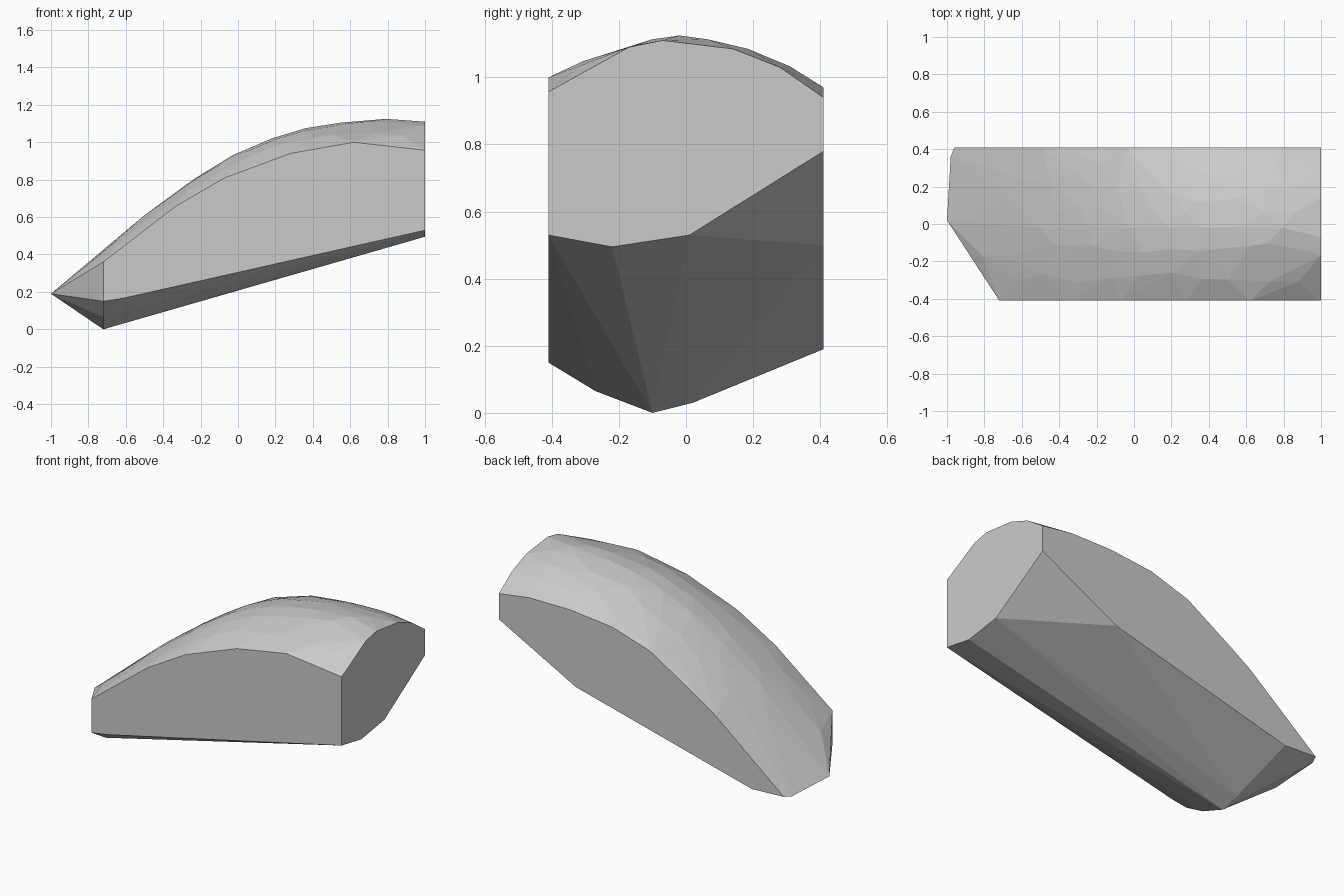
import bpy, bmesh, math, random

if "Cube" in bpy.data.objects:
    bpy.data.objects.remove(bpy.data.objects["Cube"])

random.seed(4)
HALF = 0.41

# Profiles of the dome, (x, z): front edge, ridge and back edge
FRONT = [(-0.95, 0.17), (-0.72, 0.36), (-0.33, 0.66), (-0.07, 0.81), (0.28, 0.94), (0.62, 1.0), (1, 0.957)]
RIDGE = [(-1, 0.19), (-0.5, 0.61), (-0.24, 0.8), (-0.03, 0.93), (0.18, 1.02),
         (0.36, 1.075), (0.55, 1.105), (0.79, 1.125), (1, 1.11)]
BACK = [(-0.96, 0.2), (-0.49, 0.58), (-0.36, 0.665), (-0.04, 0.86), (0.22, 0.94),
        (0.51, 0.97), (0.79, 0.97), (1, 0.94)]
# Flat right end, (y, z)
END = [(-0.17, 1.09), (-0.07, 1.11), (0.14, 1.085), (0.28, 1.03),
       (-0.41, 0.53), (-0.22, 0.495), (0.01, 0.53), (0.41, 0.78)]
# Keel and left tip, (x, y, z)
KEEL = [(-0.72, -0.41, 0.15), (-0.62, -0.41, 0.165), (-0.72, -0.27, 0.065), (-0.72, -0.1, 0.0),
        (-0.72, 0.02, 0.03), (-0.74, 0.41, 0.19), (0.47, 0.41, 0.5),
        (-1, 0.02, 0.19), (-0.98, 0.36, 0.19)]


def lerp_profile(profile, x):
    for (x0, z0), (x1, z1) in zip(profile, profile[1:]):
        if x <= x1:
            return z0 + (z1 - z0) * (x - x0) / (x1 - x0)
    return profile[-1][1]


def dome(x, y):
    edge = FRONT if y < -0.02 else BACK
    span = 0.39 if y < -0.02 else 0.43
    top = lerp_profile(RIDGE, x)
    return top + (lerp_profile(edge, x) - top) * ((y + 0.02) / span) ** 2


points = list(KEEL)
points += [(x, -HALF, z) for x, z in FRONT[1:]]
points += [(x, HALF, z) for x, z in BACK]
points += [(1, y, z) for y, z in END]
points += [(x, -0.02, z) for x, z in RIDGE[1:-1]]

# Irregular facets across the dome
for i in range(11):
    for y in (-0.28, -0.14, 0.1, 0.21, 0.32):
        px = -0.8 + i * 0.17 + random.uniform(-0.06, 0.06)
        py = y + random.uniform(-0.04, 0.04)
        if px < 0.97 and (px + 0.95) * 0.43 + (py - 0.02) * 0.28 > 0:
            points.append((px, py, dome(px, py)))

# Wrap the points in one convex stone
bm = bmesh.new()
for p in points:
    bm.verts.new(p)
res = bmesh.ops.convex_hull(bm, input=bm.verts[:])
loose = [v for v in bm.verts if not v.link_faces]
bmesh.ops.delete(bm, geom=loose, context='VERTS')
bmesh.ops.dissolve_limit(bm, angle_limit=math.radians(1), verts=bm.verts[:], edges=bm.edges[:])
bmesh.ops.recalc_face_normals(bm, faces=bm.faces[:])

mesh = bpy.data.meshes.new("stone_chunk")
bm.to_mesh(mesh)
bm.free()
grey = bpy.data.materials.new("stone grey")
grey.diffuse_color = (0.6, 0.6, 0.6, 1)
grey.use_nodes = True
grey.node_tree.nodes["Principled BSDF"].inputs["Base Color"].default_value = grey.diffuse_color
mesh.materials.append(grey)
bpy.context.collection.objects.link(bpy.data.objects.new("stone_chunk", mesh))
